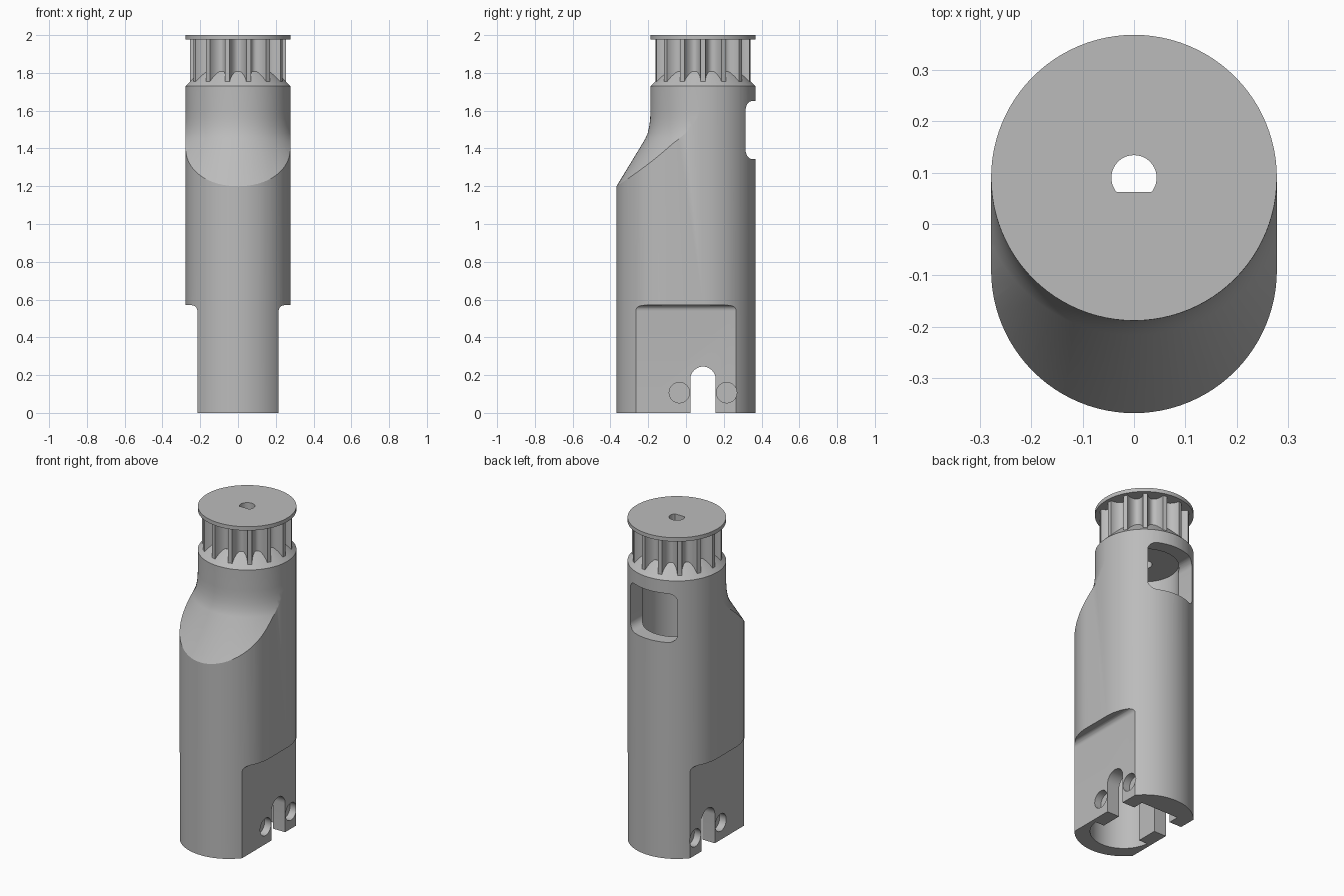
import bpy, bmesh
from math import pi, sin, cos, sqrt

if "Cube" in bpy.data.objects:
    bpy.data.objects.remove(bpy.data.objects["Cube"])

AXIS_Y = 0.09      # column axis; the housing's second axis is mirrored at -y
R = 0.278          # outer radius
SEG = 96

grey = bpy.data.materials.new("plain grey")
grey.use_nodes = True
grey.diffuse_color = (0.5, 0.5, 0.5, 1)
grey.node_tree.nodes["Principled BSDF"].inputs["Base Color"].default_value = (0.5, 0.5, 0.5, 1)


def prism(name, points, low, high, axis="z"):
    """Extrude a closed 2D outline along an axis."""
    place = {"x": lambda a, b, d: (d, a, b),
             "y": lambda a, b, d: (a, d, b),
             "z": lambda a, b, d: (a, b, d)}[axis]
    bm = bmesh.new()
    rings = [[bm.verts.new(place(a, b, d)) for a, b in points] for d in (low, high)]
    n = len(points)
    for ring in rings:
        bm.faces.new(ring)
    for i in range(n):
        j = (i + 1) % n
        bm.faces.new((rings[0][i], rings[0][j], rings[1][j], rings[1][i]))
    return finish(name, bm)


def lathe(name, profile):
    """Revolve (radius, z) points about the column axis, capped at both ends."""
    bm = bmesh.new()
    rings = [[bm.verts.new((r * cos(2 * pi * k / SEG), AXIS_Y + r * sin(2 * pi * k / SEG), z))
              for k in range(SEG)] for r, z in profile]
    for a, b in zip(rings, rings[1:]):
        for i in range(SEG):
            j = (i + 1) % SEG
            bm.faces.new((a[i], a[j], b[j], b[i]))
    bm.faces.new(rings[0])
    bm.faces.new(rings[-1])
    return finish(name, bm)


def finish(name, bm):
    bmesh.ops.recalc_face_normals(bm, faces=bm.faces)
    mesh = bpy.data.meshes.new(name)
    bm.to_mesh(mesh)
    bm.free()
    mesh.materials.append(grey)
    ob = bpy.data.objects.new(name, mesh)
    bpy.context.collection.objects.link(ob)
    return ob


def arc(cx, cy, r, start, end, n):
    return [(cx + r * cos(start + (end - start) * k / n),
             cy + r * sin(start + (end - start) * k / n)) for k in range(n + 1)]


def circle(cx, cy, r, n=SEG):
    return arc(cx, cy, r, 0, 2 * pi, n)[:-1]


def stadium(r):
    return arc(0, AXIS_Y, r, 0, pi, SEG // 2) + arc(0, -AXIS_Y, r, pi, 2 * pi, SEG // 2)


def rect(x0, x1, y0, y1):
    return [(x0, y0), (x1, y0), (x1, y1), (x0, y1)]


def combine(target, tool, operation="DIFFERENCE", keep=False):
    mod = target.modifiers.new("cut", "BOOLEAN")
    mod.operation, mod.solver, mod.object = operation, "EXACT", tool
    bpy.context.view_layer.objects.active = target
    bpy.ops.object.modifier_apply(modifier=mod.name)
    if not keep:
        bpy.data.objects.remove(tool)


# Housing: stadium prism trimmed by a turned shoulder and a chamfered top
housing = prism("motor_housing", stadium(R), 0, 1.9)
trim = lathe("shoulder_trim", [(0.52, -0.1), (0.52, 1.096), (0.458, 1.2), (0.306, 1.45),
                               (0.293, 1.48), (0.284, 1.52), (0.2795, 1.56), (0.2785, 1.6),
                               (0.2785, 1.73), (0.2, 1.808)])
combine(housing, trim, "INTERSECT")

# Side flats with a filleted upper edge
for s in (-1, 1):
    fillet = [(s * a, b) for a, b in arc(0.245, 0.54, 0.03, pi, pi / 2, 6)]
    outline = [(s * 0.215, -0.1)] + fillet + [(s * 0.4, 0.57), (s * 0.4, -0.1)]
    combine(housing, prism("flat_cutter", outline, -0.5, 0.5, "y"))

# Hollow inside: wide lower bay with thick screw pads, round upper bay
bay = prism("lower_bay", stadium(0.19), -0.1, 1.05)
for s in (-1, 1):
    xs = sorted((s * 0.13, s * 0.25))
    combine(bay, prism("screw_pad", rect(*xs, -0.11, 0.31), -0.2, 0.3))
combine(bay, prism("rear_pad", rect(-0.25, 0.25, 0.225, 0.4), -0.2, 0.3))
combine(housing, bay)
combine(housing, prism("upper_bay", circle(0, AXIS_Y, 0.195), 0.9, 1.66))

# Rounded window in the back
w, c = 0.163, 0.05
window = []
for k, (x, z) in enumerate([(w - c, 1.6), (c - w, 1.6), (c - w, 1.395), (w - c, 1.395)]):
    window += arc(x, z, c, k * pi / 2, (k + 1) * pi / 2, 8)
combine(housing, prism("window_cutter", window, 0.15, 0.5, "y"))

# Arched slots and blind screw recesses in the flats
h = 0.067
slot = [(AXIS_Y - h, -0.1), (AXIS_Y + h, -0.1)] + arc(AXIS_Y, 0.178, h, 0, pi, 20)
combine(housing, prism("slot_cutter", slot, -0.4, 0.4, "x"))
for s in (-1, 1):
    for side in (-1, 1):
        depth = sorted((s * 0.17, s * 0.4))
        combine(housing, prism("recess_cutter",
                               circle(AXIS_Y + side * 0.125, 0.107, 0.054, 32), *depth, "x"))

# Belt pulley: thin teeth with rounded grooves
TEETH = 14
pitch, half_tooth = 2 * pi / TEETH, 0.05
outline = []
for t in range(TEETH):
    for k in range(13):
        u = -cos(pi * k / 12)
        angle = (t + 0.5) * pitch + u * (pitch / 2 - half_tooth)
        r = 0.255 - 0.058 * sqrt(max(0, 1 - u * u))
        outline.append((r * cos(angle), AXIS_Y + r * sin(angle)))
pulley = prism("belt_pulley", outline, 1.7, 1.985)

# Top flange disc
flange = prism("top_flange", circle(0, AXIS_Y, R), 1.976, 2.0)

# D-shaped shaft hole through everything on the column axis
shaft = prism("shaft_cutter", arc(0, AXIS_Y, 0.044, -0.69, pi + 0.69, 32), 1.5, 2.1)
for part in (housing, pulley, flange):
    combine(part, shaft, keep=True)
bpy.data.objects.remove(shaft)

# Smooth curved walls, sharp edges kept
bpy.ops.object.select_all(action="DESELECT")
for part in (housing, pulley, flange):
    part.select_set(True)
bpy.context.view_layer.objects.active = housing
bpy.ops.object.shade_smooth_by_angle(angle=0.5)
